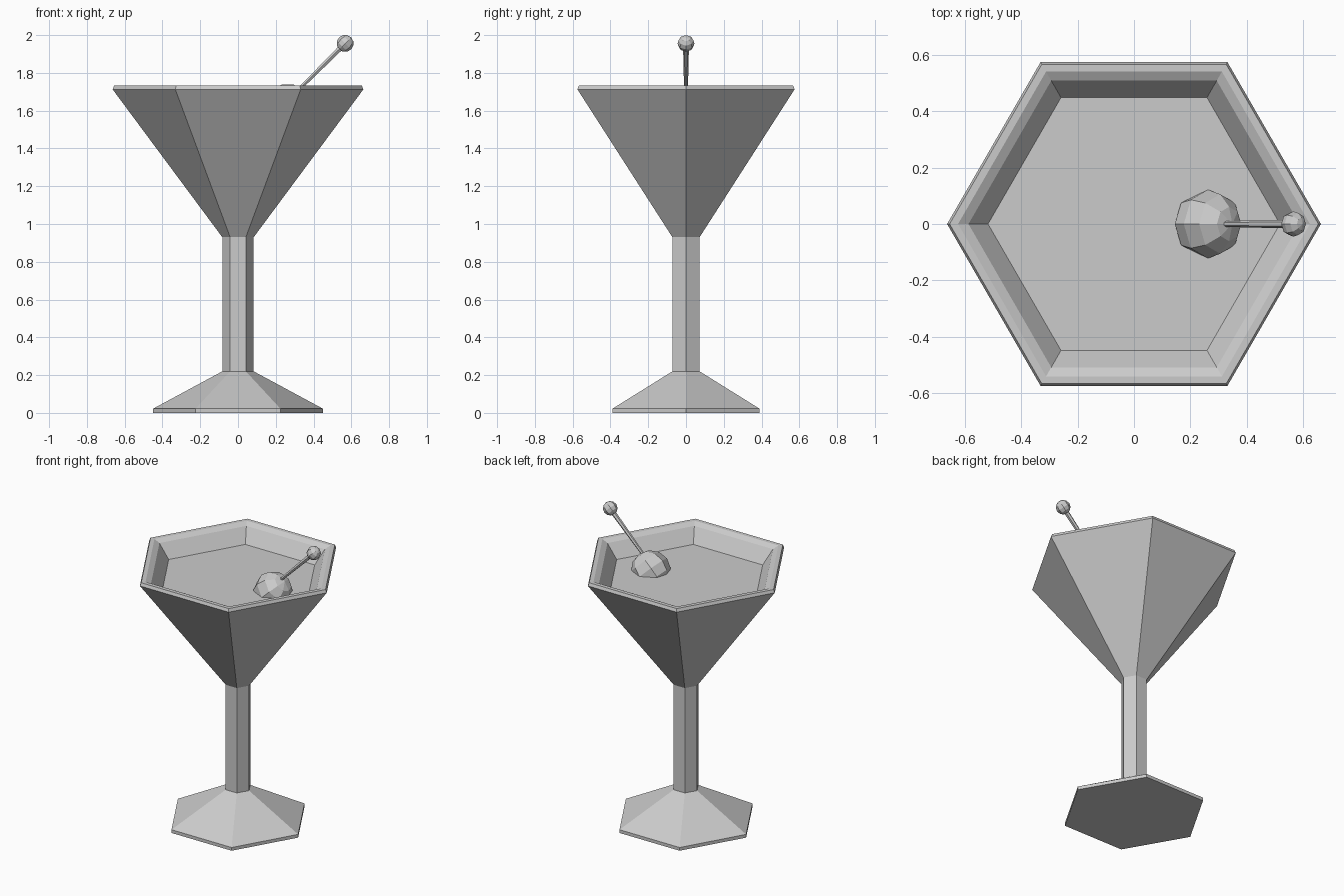
import bpy, bmesh, math
from mathutils import Vector

if "Cube" in bpy.data.objects:
    bpy.data.objects.remove(bpy.data.objects["Cube"])

def make_object(name, bm):
    bmesh.ops.recalc_face_normals(bm, faces=bm.faces)
    mesh = bpy.data.meshes.new(name)
    bm.to_mesh(mesh)
    bm.free()
    obj = bpy.data.objects.new(name, mesh)
    bpy.context.collection.objects.link(obj)
    return obj

def lathe(name, profile, sides=6):
    """Sweep (radius, z) points round z; both ends are capped flat."""
    bm = bmesh.new()
    rings = []
    for r, z in profile:
        rings.append([bm.verts.new((r * math.cos(math.tau * i / sides),
                                    r * math.sin(math.tau * i / sides), z))
                      for i in range(sides)])
    for low, high in zip(rings, rings[1:]):
        for i in range(sides):
            j = (i + 1) % sides
            bm.faces.new((low[i], low[j], high[j], high[i]))
    bm.faces.new(rings[0])
    bm.faces.new(rings[-1])
    return make_object(name, bm)

def place_along(obj, position, direction):
    obj.location = position
    obj.rotation_euler = direction.to_track_quat('Z', 'Y').to_euler()

def ball(name, radius, segments, rings, position, direction):
    bm = bmesh.new()
    bmesh.ops.create_uvsphere(bm, u_segments=segments, v_segments=rings, radius=radius)
    place_along(make_object(name, bm), position, direction)

# Hexagonal glass: foot, stem, bowl, bevelled rim and hollow inside
lathe("glass", [(0.45, 0), (0.45, 0.022), (0.083, 0.22), (0.083, 0.93),
                (0.664, 1.713), (0.655, 1.733), (0.625, 1.733),
                (0.588, 1.715), (0.04, 0.98)])

# Drink surface, just meeting the inner wall
lathe("drink", [(0.518, 1.61), (0.532, 1.622)])

# Olive and cocktail pick share a tilted axis
pick_start = Vector((0.27, 0, 1.66))
pick_end = Vector((0.567, 0, 1.956))
axis = pick_end - pick_start
ball("olive", 0.122, 8, 6, Vector((0.263, 0, 1.62)), axis)
pick = lathe("pick", [(0.009, 0), (0.016, axis.length)])
place_along(pick, pick_start, axis)
ball("pick_knob", 0.045, 8, 6, pick_end, axis)
